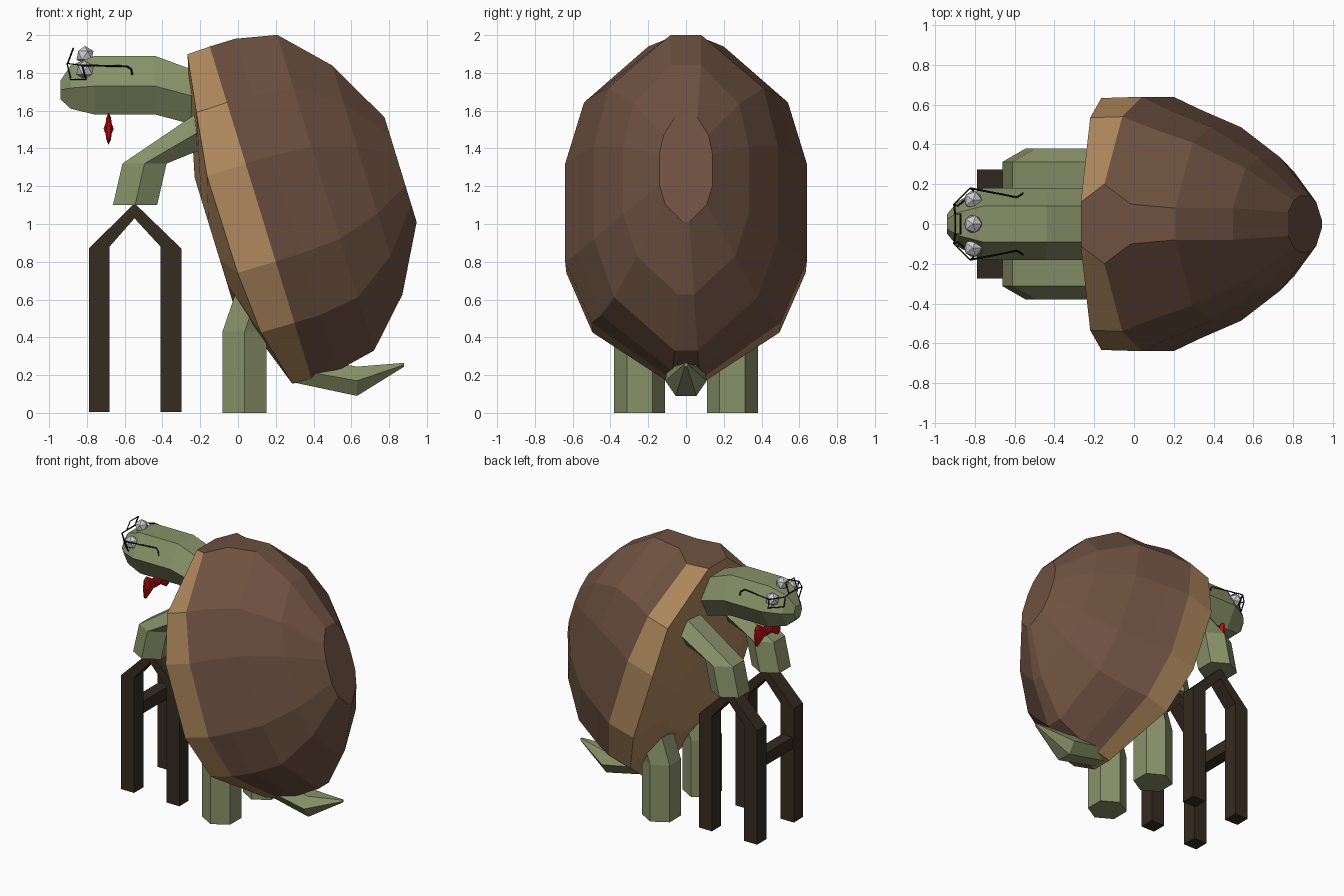
import bpy, bmesh, math
from mathutils import Vector as V

if "Cube" in bpy.data.objects:
    bpy.data.objects.remove(bpy.data.objects["Cube"])


def mat(name, r, g, b):
    m = bpy.data.materials.new(name)
    m.diffuse_color = (r, g, b, 1)
    m.use_nodes = True
    m.node_tree.nodes["Principled BSDF"].inputs["Base Color"].default_value = m.diffuse_color
    return m


GREEN = mat("skin green", .25, .285, .14)
BROWN = mat("shell brown", .155, .083, .052)
TAN = mat("rim tan", .43, .25, .11)
DARK = mat("dark wood", .036, .025, .015)
RED = mat("bow red", .48, .006, .008)
BLACK = mat("wire black", .006, .006, .006)
GREY = mat("eye grey", .6, .6, .62)


def loft(name, rings, mats, rule=None):
    """Skin a list of equal-length point rings; rule(i, k) picks the material slot."""
    bm = bmesh.new()
    vr = [[bm.verts.new(p) for p in r] for r in rings]
    n = len(vr[0])
    for i in range(len(vr) - 1):
        for k in range(n):
            j = (k + 1) % n
            f = bm.faces.new((vr[i][k], vr[i][j], vr[i + 1][j], vr[i + 1][k]))
            f.material_index = rule(i, k) if rule else 0
    bm.faces.new(vr[0]).material_index = 0
    bm.faces.new(vr[-1]).material_index = len(mats) - 1
    bmesh.ops.recalc_face_normals(bm, faces=bm.faces)
    me = bpy.data.meshes.new(name)
    bm.to_mesh(me)
    bm.free()
    for m in mats:
        me.materials.append(m)
    ob = bpy.data.objects.new(name, me)
    bpy.context.collection.objects.link(ob)
    return ob


# Shell: twelve-sided rings along a tilted axis, tan belly and rim, brown dome
C, UP, OUT = V((.12, 0, 1.06)), V((-.293, 0, .956)), V((.956, 0, .293))
HALF = [(.2, .92), (.54, .61), (.64, .27), (.64, -.27), (.5, -.61), (.08, -.92)]
RIM = [-.125, -.17, -.215, -.21, -.185, -.105]


def shell_ring(n, sy, st, top, dt=0):
    ns = n if isinstance(n, list) else [n] * 6
    pts = [(top if i == 0 else y * sy, t * st + dt, ns[i]) for i, (y, t) in enumerate(HALF)]
    pts += [(-y, t, d) for y, t, d in reversed(pts)]
    return [C + UP * t + OUT * d + V((0, y, 0)) for y, t, d in pts]


shell = [shell_ring(-.28, .55, .38, .12, -.07), shell_ring(RIM, .99, .995, .11),
         shell_ring(0, 1, 1, .2), shell_ring(.14, .9, 1, .1),
         shell_ring(.36, .76, .95, .08), shell_ring(.59, .52, .69, .08),
         shell_ring(.775, .22, .315, .06)]
loft("shell", shell, [TAN, BROWN],
     lambda i, k: 0 if i == 0 or (i == 1 and k != 11) else 1)


# Head and neck: hexagonal sections along x (x, bottom, middle, top, half width)
def hex_section(x, lo, mid, hi, w):
    return [V((x, y * w, z)) for y, z in
            ((1, mid), (.5, hi), (-.5, hi), (-1, mid), (-.5, lo), (.5, lo))]


loft("head_and_neck", [hex_section(*s) for s in (
    (-.94, 1.66, 1.71, 1.76, .05), (-.885, 1.61, 1.72, 1.84, .115),
    (-.76, 1.58, 1.73, 1.89, .18), (-.44, 1.58, 1.73, 1.89, .18),
    (-.25, 1.53, 1.68, 1.82, .18), (-.02, 1.46, 1.59, 1.72, .17))], [GREEN])

# Tail
loft("tail", [hex_section(*s) for s in (
    (.3, .16, .23, .3, .1), (.63, .09, .17, .245, .11), (.88, .245, .255, .265, .012))], [GREEN])


# Limbs: bent hexagonal prisms
def limb_ring(x, y, z, across=(1, 0, 0), r=.135):
    a = V(across)
    return [V((x, y, z)) + a * r * math.cos(q) + V((0, r * math.sin(q), 0))
            for q in (math.radians(30 + 60 * k) for k in range(6))]


def box(name, lo, hi, m):
    xs, ys = (lo[0], hi[0]), (lo[1], hi[1])
    return loft(name, [[V((xs[a], ys[b], z)) for a, b in ((0, 0), (1, 0), (1, 1), (0, 1))]
                       for z in (lo[2], hi[2])], [m])


for s, side in ((1, "left"), (-1, "right")):
    y = .245 * s
    loft(f"arm_{side}", [limb_ring(-.545, y, 1.1), limb_ring(-.495, y, 1.32),
                         limb_ring(-.1, y, 1.55, (0, 0, -1))], [GREEN])
    loft(f"hind_leg_{side}", [limb_ring(.035, y, 0), limb_ring(.035, y, .43),
                              limb_ring(.16, y, .8)], [GREEN])
    # Walking frame: one bent square tube on each side, in two halves
    for x, d, end in ((-.735, 1, "front"), (-.355, -1, "rear")):
        path = ((x - .055 * d, x + .055 * d, .005, .005), (x - .055 * d, x + .055 * d, .87, .88),
                (-.548, -.548, 1.11, 1.03))
        rings = [[V((xa, .165 * s, za)), V((xa, .275 * s, za)),
                  V((xb, .275 * s, zb)), V((xb, .165 * s, zb))] for xa, xb, za, zb in path]
        loft(f"walker_{end}_leg_{side}", rings, [DARK])
box("walker_crossbar", (-.78, -.17, .56), (-.69, .17, .65), DARK)

# Bow tie: pinched in the middle, flared at both ends
loft("bow_tie", [[V((-.685 + w, y, 1.505)), V((-.685 + w * .6, y, 1.505 + h * .7)),
                  V((-.685, y, 1.505 + h)), V((-.685 - w * .6, y, 1.505 + h * .7)),
                  V((-.685 - w, y, 1.505)), V((-.685 - w * .6, y, 1.505 - h * .7)),
                  V((-.685, y, 1.505 - h)), V((-.685 + w * .6, y, 1.505 - h * .7))]
                 for y, h, w in ((-.15, .07, .008), (-.12, .085, .02), (-.035, .03, .018),
                                 (-.03, .04, .027), (.03, .04, .027), (.035, .03, .018),
                                 (.12, .085, .02), (.15, .07, .008))], [RED])

# Three eyes
for name, p in (("eye_left", (-.81, .12, 1.815)), ("eye_right", (-.81, -.12, 1.815)),
                ("eye_middle", (-.81, 0, 1.893))):
    bpy.ops.mesh.primitive_ico_sphere_add(subdivisions=1, radius=.05, location=p)
    bpy.context.object.name = name
    bpy.context.object.data.materials.append(GREY)


# Spectacles: thin wire
def wire(name, pts, closed=False):
    cu = bpy.data.curves.new(name, "CURVE")
    cu.dimensions = "3D"
    cu.bevel_depth = .005
    cu.bevel_resolution = 0
    cu.use_fill_caps = True
    sp = cu.splines.new("POLY")
    sp.points.add(len(pts) - 1)
    for q, p in zip(sp.points, pts):
        q.co = (*p, 1)
    sp.use_cyclic_u = closed
    cu.materials.append(BLACK)
    bpy.context.collection.objects.link(bpy.data.objects.new(name, cu))


wire("lens_frame_middle", [(-.9, -.05, 1.855), (-.9, .05, 1.855),
                           (-.872, .05, 1.93), (-.872, -.05, 1.93)], True)
for s, side in ((1, "left"), (-1, "right")):
    wire(f"lens_frame_{side}", [(-.905, .1 * s, 1.85), (-.825, .18 * s, 1.84),
                                (-.805, .165 * s, 1.765), (-.885, .09 * s, 1.765)], True)
    wire(f"spectacle_bridge_{side}", [(-.9, .05 * s, 1.855), (-.905, .1 * s, 1.85)])
    wire(f"spectacle_arm_{side}", [(-.825, .18 * s, 1.84), (-.59, .135 * s, 1.835),
                                   (-.565, .15 * s, 1.82), (-.56, .155 * s, 1.79)])
